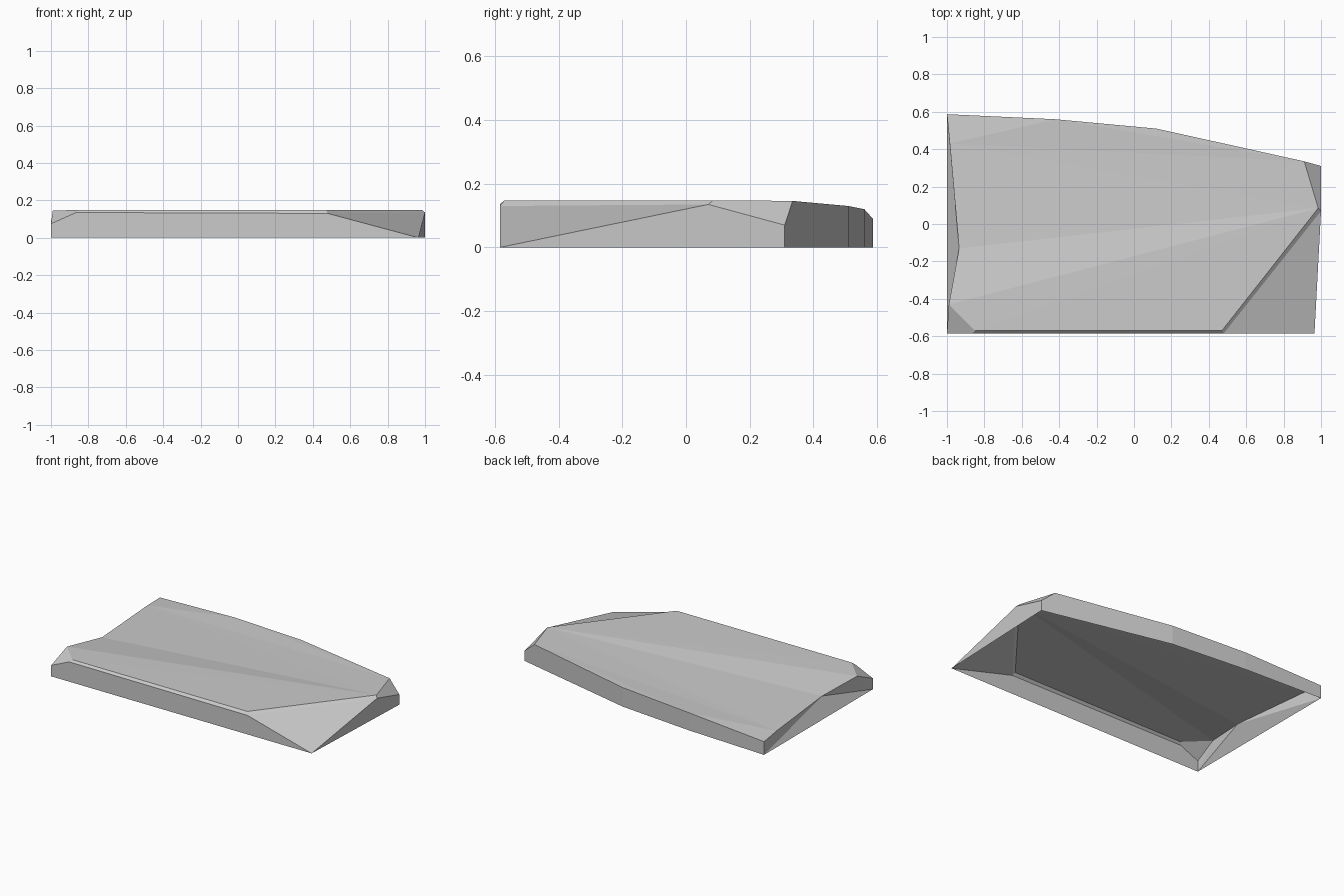
import bpy
import bmesh

cube = bpy.data.objects.get("Cube")
if cube:
    bpy.data.objects.remove(cube, do_unlink=True)

stone = bpy.data.materials.new("light_grey_stone")
stone.use_nodes = True
grey = (0.6, 0.6, 0.6, 1)
stone.diffuse_color = grey
stone.node_tree.nodes["Principled BSDF"].inputs["Base Color"].default_value = grey

# Corner points of the chipped slab, named by place
corners = {
    # foot, open underneath
    "foot_front_right": (-1, -.585, 0),
    "foot_front_left": (.965, -.585, 0),
    "foot_back_left": (1, .31, 0),
    "foot_back_mid": (.12, .51, 0),
    "foot_back_bend": (-.42, .56, 0),
    "foot_back_right": (-1, .587, 0),
    # shoulder, below the worn rim
    "shoulder_front_right": (-1, -.585, .075),
    "shoulder_front_start": (-.865, -.585, .135),
    "shoulder_front_end": (.48, -.585, .13),
    "shoulder_left": (1, .07, .135),
    "shoulder_back_left": (1, .31, .07),
    # top outline
    "top_front_right": (-.85, -.57, .148),
    "top_front_left": (.47, -.57, .148),
    "top_left": (.985, .085, .148),
    "top_back_left": (.91, .335, .146),
    "top_back_mid": (.12, .51, .13),
    "top_back_bend": (-.42, .56, .12),
    "top_back_right": (-1, .587, .09),
    "top_right_rear": (-.985, .43, .1),
    "top_notch": (-.935, -.13, .11),
    "top_right_fore": (-.99, -.43, .146),
}

faces = [
    # front wall and its worn rim
    "foot_front_right foot_front_left shoulder_front_end shoulder_front_start shoulder_front_right",
    "shoulder_front_start shoulder_front_end top_front_left top_front_right",
    # large chip on the front left corner, with rim
    "foot_front_left shoulder_left shoulder_front_end",
    "shoulder_front_end shoulder_left top_left top_front_left",
    # left wall and its rear chip
    "foot_front_left foot_back_left shoulder_back_left shoulder_left",
    "shoulder_left shoulder_back_left top_back_left top_left",
    # back wall
    "foot_back_left foot_back_mid top_back_mid top_back_left shoulder_back_left",
    "foot_back_mid foot_back_bend top_back_bend top_back_mid",
    "foot_back_bend foot_back_right top_back_right top_back_bend",
    # notched right wall
    "foot_back_right top_notch top_right_rear",
    "foot_back_right top_right_rear top_back_right",
    "foot_back_right foot_front_right top_notch",
    "foot_front_right top_right_fore top_notch",
    "foot_front_right shoulder_front_right top_right_fore",
    # chip on the front right corner
    "shoulder_front_right shoulder_front_start top_front_right top_right_fore",
    # gently uneven top
    "top_back_left top_back_mid top_back_bend",
    "top_back_left top_back_bend top_right_rear",
    "top_back_bend top_back_right top_right_rear",
    "top_left top_back_left top_right_rear",
    "top_left top_right_rear top_notch",
    "top_left top_notch top_right_fore",
    "top_left top_right_fore top_front_right",
    "top_left top_front_right top_front_left",
]

bm = bmesh.new()
points = {name: bm.verts.new(place) for name, place in corners.items()}
for face in faces:
    bm.faces.new([points[name] for name in face.split()])

mesh = bpy.data.meshes.new("stone_slab")
bm.to_mesh(mesh)
bm.free()
mesh.materials.append(stone)
slab = bpy.data.objects.new("stone_slab", mesh)
bpy.context.scene.collection.objects.link(slab)
